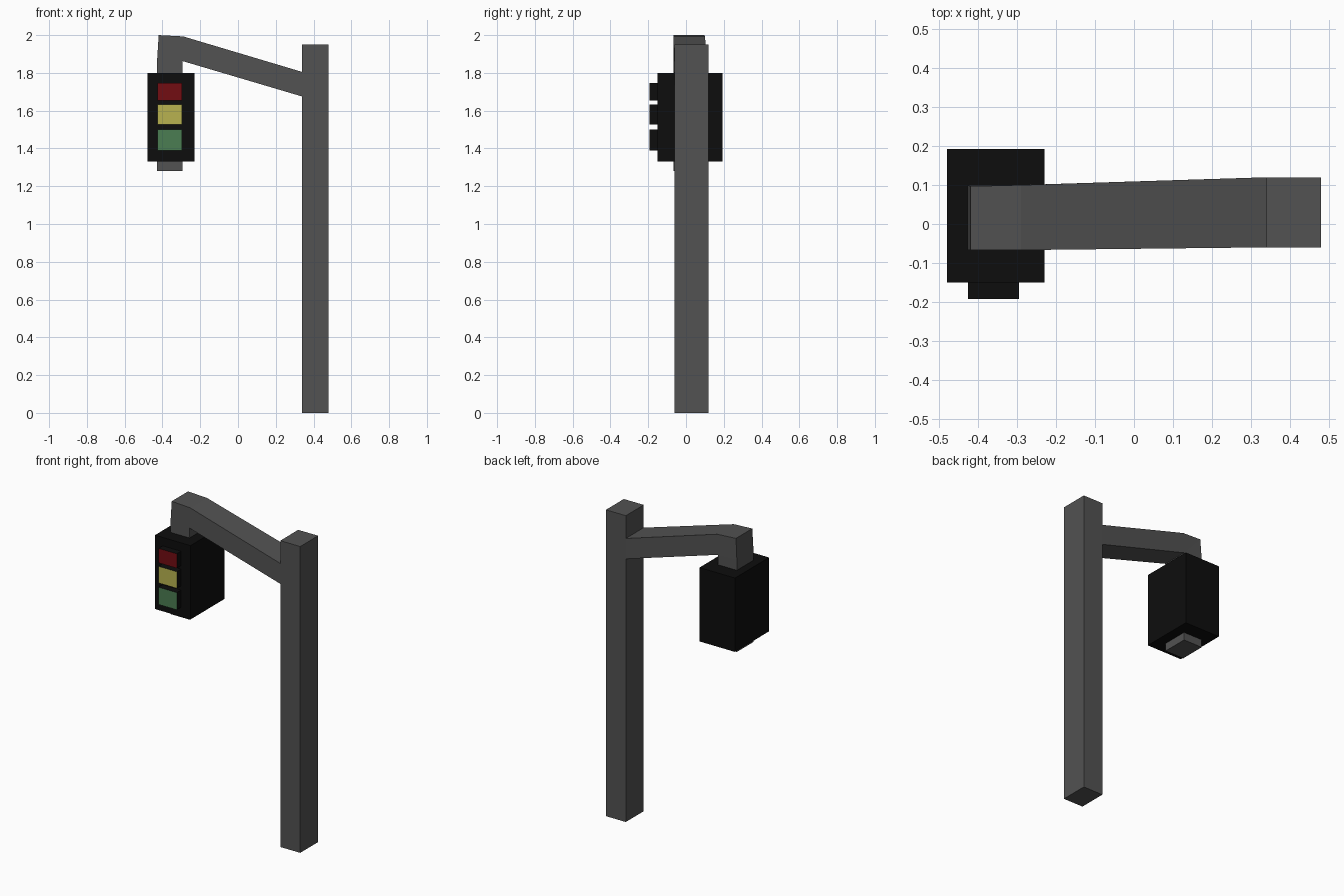
import bpy, bmesh

if "Cube" in bpy.data.objects:
    bpy.data.objects.remove(bpy.data.objects["Cube"])


def material(name, rgb):
    m = bpy.data.materials.new(name)
    m.diffuse_color = (*rgb, 1)
    m.use_nodes = True
    m.node_tree.nodes["Principled BSDF"].inputs["Base Color"].default_value = m.diffuse_color
    return m


GREY = material("dark_grey", (0.085, 0.085, 0.085))
BLACK = material("black", (0.004, 0.004, 0.004))


def finish(name, bm, *mats):
    bmesh.ops.recalc_face_normals(bm, faces=bm.faces)
    mesh = bpy.data.meshes.new(name)
    bm.to_mesh(mesh)
    bm.free()
    for m in mats:
        mesh.materials.append(m)
    obj = bpy.data.objects.new(name, mesh)
    bpy.context.collection.objects.link(obj)
    return obj


def box(name, x, y, z, *mats):
    """Box from (min, max) ranges; a second material colours the front face."""
    bm = bmesh.new()
    bmesh.ops.create_cube(bm, size=1)
    for v in bm.verts:
        v.co = [r[0] if c < 0 else r[1] for c, r in zip(v.co, (x, y, z))]
    bm.normal_update()
    if len(mats) > 1:
        for f in bm.faces:
            f.material_index = int(f.normal.y < -0.9)
    return finish(name, bm, *mats)


# Post
box("post", (0.34, 0.48), (-0.06, 0.12), (0, 1.95), GREY)

# Bent arm and hanger: rings of inner (x, z), outer (x, z), (y front, y back)
rings = [
    ((0.34, 1.675), (0.34, 1.805), (-0.06, 0.12)),
    ((-0.295, 1.863), (-0.29, 1.993), (-0.067, 0.10)),
    ((-0.295, 1.863), (-0.42, 2.0), (-0.067, 0.097)),
    ((-0.295, 1.863), (-0.428, 1.87), (-0.067, 0.10)),
    ((-0.295, 1.28), (-0.428, 1.28), (-0.067, 0.10)),
]
bm = bmesh.new()
loops = []
for (xi, zi), (xo, zo), (yf, yb) in rings:
    if (xi, zi) == (-0.295, 1.863):
        yi = (-0.067, 0.10)
    else:
        yi = (yf, yb)
    loops.append([bm.verts.new(p) for p in (
        (xi, yi[0], zi), (xo, yf, zo), (xo, yb, zo), (xi, yi[1], zi))])
for a, b in zip(loops, loops[1:]):
    for i in range(4):
        j = (i + 1) % 4
        bm.faces.new((a[i], a[j], b[j], b[i]))
bm.faces.new(loops[0])
bm.faces.new(loops[-1])
bmesh.ops.remove_doubles(bm, verts=bm.verts, dist=0.001)
finish("arm_and_hanger", bm, GREY)

# Signal housing
box("signal_housing", (-0.48, -0.23), (-0.15, 0.193), (1.33, 1.80), BLACK)

# Lamps: black sides with coloured fronts
for name, z, rgb in (
    ("red", (1.655, 1.747), (0.17, 0.004, 0.006)),
    ("yellow", (1.527, 1.633), (0.48, 0.45, 0.08)),
    ("green", (1.39, 1.50), (0.07, 0.205, 0.085)),
):
    box(name + "_lamp", (-0.426, -0.296), (-0.193, -0.15), z,
        BLACK, material(name, rgb))
